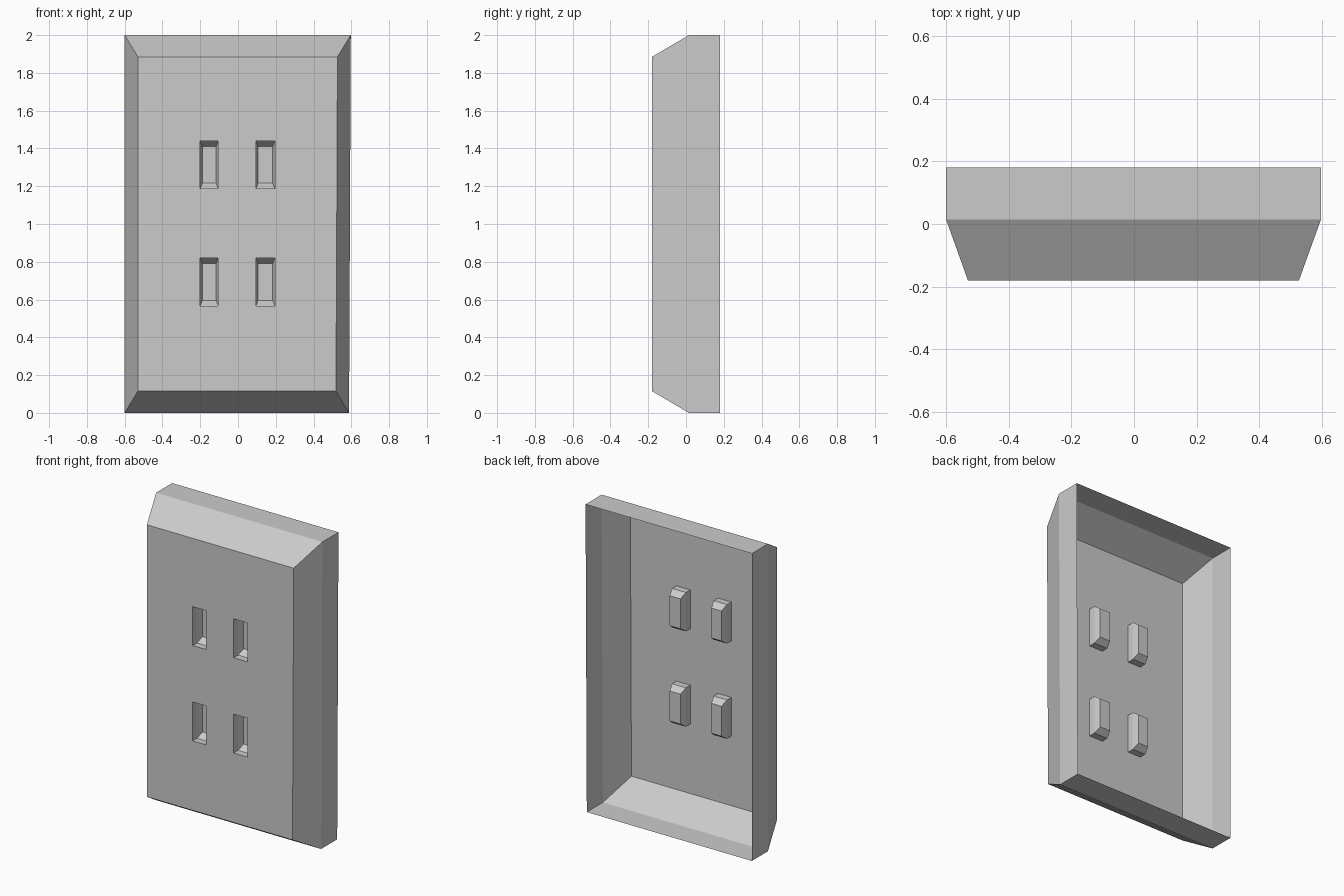
import bpy, bmesh

if "Cube" in bpy.data.objects:
    bpy.data.objects.remove(bpy.data.objects["Cube"])

FRONT_Y, MID_Y, BACK_Y = -0.18, 0.015, 0.18
XS = [-0.53, -0.20, -0.105, 0.095, 0.195, 0.53]
ZS = [0.115, 0.567, 0.82, 1.187, 1.44, 1.885]

bm = bmesh.new()


def bridge(a, b):
    for i in range(len(a)):
        j = (i + 1) % len(a)
        bm.faces.new((a[i], a[j], b[j], b[i]))


def ring(src, cx, cz, sx, sz, y):
    return [bm.verts.new((cx + (v.co.x - cx) * sx, y, cz + (v.co.z - cz) * sz))
            for v in src]


# Front panel with four slot openings
grid = [[bm.verts.new((x, FRONT_Y, z)) for z in ZS] for x in XS]
slots = []
for i in range(5):
    for j in range(5):
        quad = [grid[i][j], grid[i + 1][j], grid[i + 1][j + 1], grid[i][j + 1]]
        if i in (1, 3) and j in (1, 3):
            slots.append(quad)
        else:
            bm.faces.new(quad)

# Recessed slots: straight wall, then tapered wall and floor
for quad in slots:
    cx = sum(v.co.x for v in quad) / 4
    cz = sum(v.co.z for v in quad) / 4
    mid = ring(quad, cx, cz, 1, 1, FRONT_Y + 0.045)
    floor = ring(quad, cx, cz, 0.77, 0.77, FRONT_Y + 0.085)
    bridge(quad, mid)
    bridge(mid, floor)
    bm.faces.new(floor)

# Bevelled border and straight rim, open at the back
edge = ([grid[i][0] for i in range(5)] + [grid[5][j] for j in range(5)]
        + [grid[i][5] for i in range(5, 0, -1)]
        + [grid[0][j] for j in range(5, 0, -1)])
mid = ring(edge, 0, 1, 0.60 / 0.53, 1 / 0.885, MID_Y)
back = ring(mid, 0, 1, 1, 1, BACK_Y)
bridge(edge, mid)
bridge(mid, back)

# Slight taper of the right-hand edge
for v in bm.verts:
    if v.co.x > 0.5:
        v.co.x -= 0.003 + 0.009 * (1 - v.co.z / 2)

bm.faces.ensure_lookup_table()
bmesh.ops.recalc_face_normals(bm, faces=bm.faces[:])
if bm.faces[0].normal.y > 0:
    bmesh.ops.reverse_faces(bm, faces=bm.faces[:])
# Merge coplanar strips of the border
bmesh.ops.dissolve_limit(bm, angle_limit=0.01, verts=bm.verts[:], edges=bm.edges[:])

mesh = bpy.data.meshes.new("slotted_plate")
bm.to_mesh(mesh)
bm.free()
bpy.context.collection.objects.link(bpy.data.objects.new("slotted_plate", mesh))
